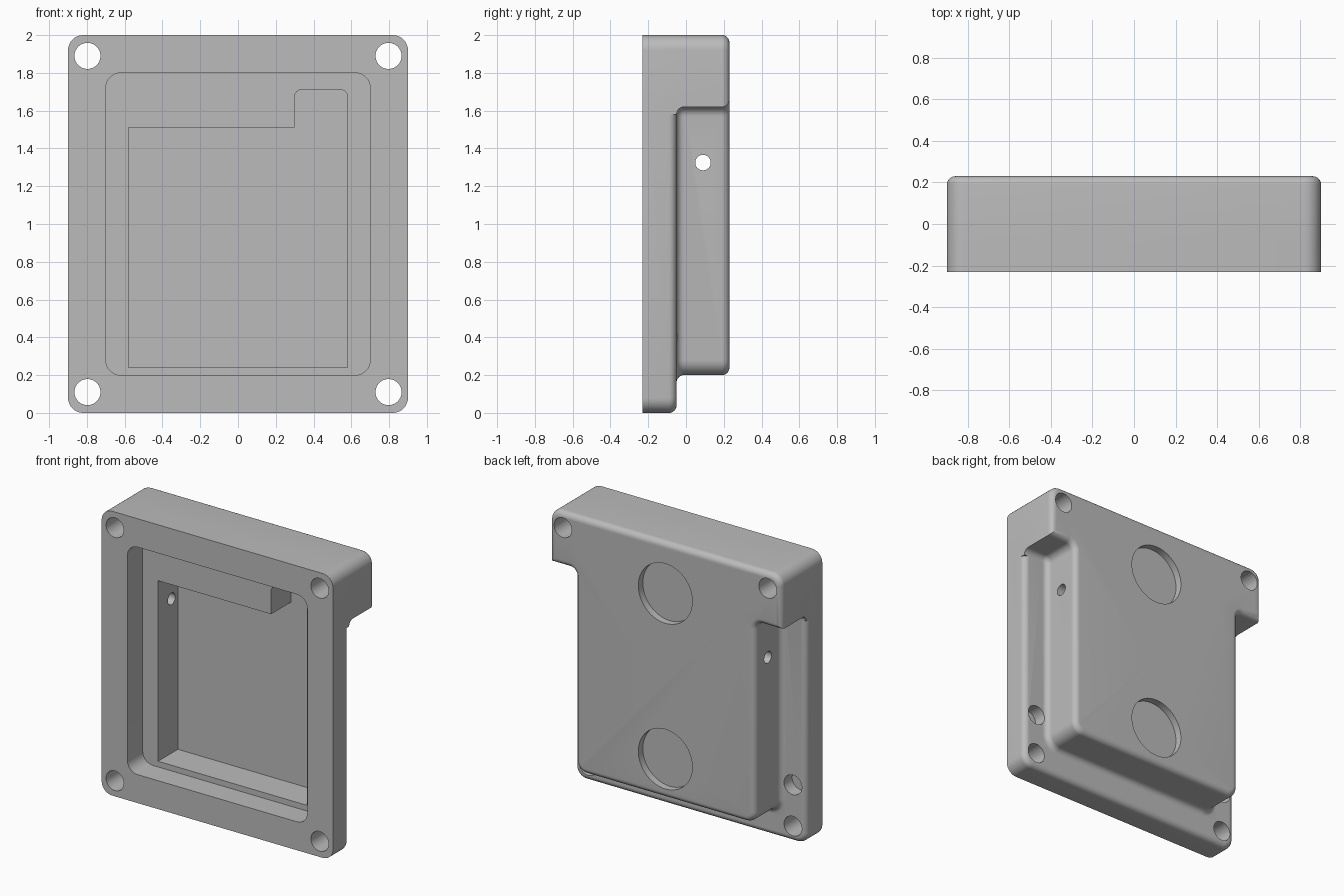
import bpy, bmesh, math
from mathutils import Vector

if "Cube" in bpy.data.objects:
    bpy.data.objects.remove(bpy.data.objects["Cube"])

FRONT, STEP, BACK = -0.23, -0.05, 0.23
R = 0.04  # edge rounding and fillet radius


def rounded(corners, n=8):
    """Closed x-z outline from (x, z, radius) corners."""
    out = []
    for i, (x, z, r) in enumerate(corners):
        p = Vector((x, z))
        if r <= 0:
            out.append(p)
            continue
        a = (Vector(corners[i - 1][:2]) - p).normalized()
        b = (Vector(corners[(i + 1) % len(corners)][:2]) - p).normalized()
        c = p + (a + b) * r  # all corners are right angles
        for k in range(n + 1):
            t = k / n * math.pi / 2
            out.append(c - b * r * math.cos(t) - a * r * math.sin(t))
    return out


def rect(x, z0, z1, r):
    return rounded([(-x, z0, r), (x, z0, r), (x, z1, r), (-x, z1, r)])


def circle(x, z, r, n=48):
    return [Vector((x + r * math.cos(2 * math.pi * k / n),
                    z + r * math.sin(2 * math.pi * k / n))) for k in range(n)]


def loft(name, layers):
    """Solid through matching outlines given as (y, outline)."""
    bm = bmesh.new()
    rings = [[bm.verts.new((p.x, y, p.y)) for p in pts] for y, pts in layers]
    n = len(rings[0])
    for a, b in zip(rings, rings[1:]):
        for i in range(n):
            bm.faces.new((a[i], a[(i + 1) % n], b[(i + 1) % n], b[i]))
    bm.faces.new(rings[0])
    bm.faces.new(rings[-1])
    bmesh.ops.recalc_face_normals(bm, faces=bm.faces)
    me = bpy.data.meshes.new(name)
    bm.to_mesh(me)
    bm.free()
    ob = bpy.data.objects.new(name, me)
    bpy.context.collection.objects.link(ob)
    return ob


def combine(ob, other, operation):
    mod = ob.modifiers.new("cut", 'BOOLEAN')
    mod.operation, mod.object, mod.solver = operation, other, 'EXACT'
    bpy.context.view_layer.objects.active = ob
    bpy.ops.object.modifier_apply(modifier=mod.name)
    bpy.data.objects.remove(other)


def slab(name, back):
    """Full outline with a rounded back rim."""
    layers = [(FRONT, rect_inset(0))]
    for k in range(9):
        t = k / 8 * math.pi / 2
        layers.append((back - R + R * math.sin(t), rect_inset(R * (1 - math.cos(t)))))
    return loft(name, layers)


def rect_inset(d):
    return rect(0.9 - d, d, 2 - d, 0.08 - d)


def raised(d):
    """Raised box with a wide head, grown outward by d."""
    x, z0, z1, q = 0.7 + d, 0.2 - d, 1.62 - d, 0.05 - d
    return rounded([(-x, z0, 0.08 + d), (x, z0, 0.08 + d), (x, z1, q), (1.1, z1, 0),
                    (1.1, 2.2, 0), (-1.1, 2.2, 0), (-1.1, z1, 0), (-x, z1, q)])


# Base plate and the raised back with a filleted foot and rounded rim
housing = slab("housing", STEP)
upper = slab("upper", BACK)
layers = [(-0.2, raised(R))]
for k in range(9):
    t = k / 8 * math.pi / 2
    layers.append((STEP + R * (1 - math.cos(t)), raised(R * (1 - math.sin(t)))))
for k in range(9):
    t = k / 8 * math.pi / 2
    layers.append((BACK - R * (1 - math.sin(t)), raised(-R * (1 - math.cos(t)))))
combine(upper, loft("raised_back", layers), 'INTERSECT')
combine(housing, upper, 'UNION')

# Front recess and the deep pocket with its corner notch
combine(housing, loft("recess", [(y, rect(0.7, 0.2, 1.8, 0.08)) for y in (-0.4, -0.06)]),
        'DIFFERENCE')
pocket = rounded([(-0.58, 0.24, 0), (0.58, 0.24, 0), (0.58, 1.71, 0.035),
                  (0.30, 1.71, 0.035), (0.30, 1.51, 0), (-0.58, 1.51, 0)])
combine(housing, loft("pocket", [(-0.4, pocket), (0.16, pocket)]), 'DIFFERENCE')

# Corner screw holes and the blind holes on the plate's back
for s in (-1, 1):
    for z in (0.11, 1.89):
        c = circle(s * 0.797, z, 0.069)
        combine(housing, loft("screw_hole", [(-0.4, c), (0.4, c)]), 'DIFFERENCE')
    c = circle(s * 0.797, 0.40, 0.069)
    combine(housing, loft("blind_hole", [(-0.14, c), (0.02, c)]), 'DIFFERENCE')

# Round recesses on the back
for z in (0.475, 1.64):
    c = circle(0, z, 0.21, 64)
    combine(housing, loft("round_recess", [(0.18, c), (0.4, c)]), 'DIFFERENCE')

# Cable hole through both side walls
bpy.ops.mesh.primitive_cylinder_add(vertices=32, radius=0.041, depth=2.4,
                                    location=(0, 0.09, 1.325), rotation=(0, math.pi / 2, 0))
combine(housing, bpy.context.object, 'DIFFERENCE')

# Finish
mat = bpy.data.materials.new("grey")
mat.diffuse_color = (0.5, 0.5, 0.5, 1)
mat.use_nodes = True
mat.node_tree.nodes["Principled BSDF"].inputs["Base Color"].default_value = mat.diffuse_color
housing.data.materials.clear()
housing.data.materials.append(mat)
for p in housing.data.polygons:
    p.material_index = 0
bpy.ops.object.select_all(action='DESELECT')
housing.select_set(True)
bpy.context.view_layer.objects.active = housing
bpy.ops.object.shade_smooth_by_angle(angle=math.radians(30))
